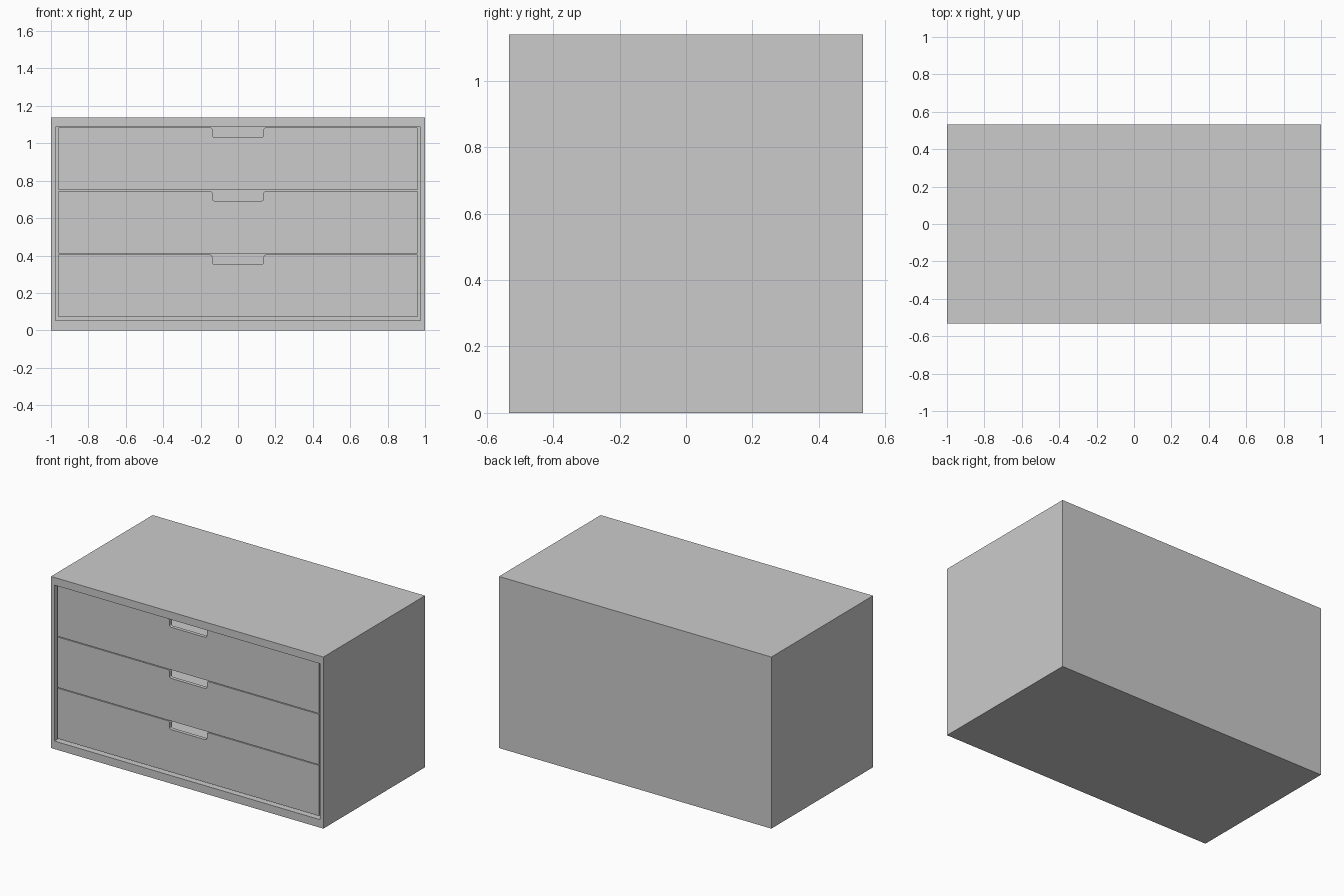
import bpy, bmesh
from math import sin, cos, pi

if "Cube" in bpy.data.objects:
    bpy.data.objects.remove(bpy.data.objects["Cube"])

W, D, H = 1.0, 0.533, 1.139      # half width, half depth, height
SIDE = 0.024                     # panel thickness
Z0, Z1 = 0.053, 1.088            # opening bottom and top


def make(name, bm):
    bmesh.ops.recalc_face_normals(bm, faces=bm.faces)
    me = bpy.data.meshes.new(name)
    bm.to_mesh(me)
    bm.free()
    ob = bpy.data.objects.new(name, me)
    bpy.context.collection.objects.link(ob)
    return ob


def open_box(name, lo, hi, axis, sign, inner_lo, inner_hi):
    """Box with a cavity open on one side: axis 1 = front, 2 = top."""
    bm = bmesh.new()

    def corners(a, b):
        return [bm.verts.new(((a, b)[i][0], (a, b)[j][1], (a, b)[k][2]))
                for i in (0, 1) for j in (0, 1) for k in (0, 1)]
    o, n = corners(lo, hi), corners(inner_lo, inner_hi)
    quads = {(0, -1): (0, 1, 3, 2), (0, 1): (4, 5, 7, 6),
             (1, -1): (0, 1, 5, 4), (1, 1): (2, 3, 7, 6),
             (2, -1): (0, 2, 6, 4), (2, 1): (1, 3, 7, 5)}
    for key, q in quads.items():
        if key == (axis, sign):      # rim around the opening
            for a, b in zip(q, q[1:] + q[:1]):
                bm.faces.new((o[a], o[b], n[b], n[a]))
        else:
            bm.faces.new([o[i] for i in q])
            bm.faces.new([n[i] for i in q])
    return make(name, bm)


def drawer_front(name, z0, z1, y, t):
    """Panel with a rounded finger notch in its top edge."""
    x, nx, nd, r = 0.96, 0.137, 0.052, 0.012
    half = [(x, z0), (x, z1)]
    # rounded lip, then rounded notch corner
    half += [(nx + r - r * sin(a), z1 - r + r * cos(a))
             for a in (i * pi / 8 for i in range(5))]
    half += [(nx - r + r * cos(a), z1 - nd + r - r * sin(a))
             for a in (i * pi / 8 for i in range(5))]
    pts = half + [(-px, pz) for px, pz in reversed(half)]
    bm = bmesh.new()
    face = bm.faces.new([bm.verts.new((px, y, pz)) for px, pz in pts])
    ext = bmesh.ops.extrude_face_region(bm, geom=[face], use_keep_orig=True)
    verts = [v for v in ext["geom"] if isinstance(v, bmesh.types.BMVert)]
    bmesh.ops.translate(bm, verts=verts, vec=(0, t, 0))
    return make(name, bm)


# Cabinet shell, open to the front
open_box("cabinet_body", (-W, -D, 0), (W, D, H), 1, -1,
         (-W + SIDE, -D, Z0), (W - SIDE, D - SIDE, Z1))

# Three drawers: notched front plus hollow tray behind it
FRONT_Y, T, GAP = -D + 0.010, 0.024, 0.005
BOT, TOP = 0.070, 1.084
h = (TOP - BOT - 2 * GAP) / 3
for i, label in enumerate(("bottom", "middle", "top")):
    z = BOT + i * (h + GAP)
    drawer_front(label + "_drawer_front", z, z + h, FRONT_Y, T)
    y0, y1, zt = FRONT_Y + T, D - 0.05, z + h - 0.055
    open_box(label + "_drawer_tray", (-0.955, y0, z), (0.955, y1, zt), 2, 1,
             (-0.93, y0 + 0.003, z + 0.02), (0.93, y1 - 0.024, zt))
